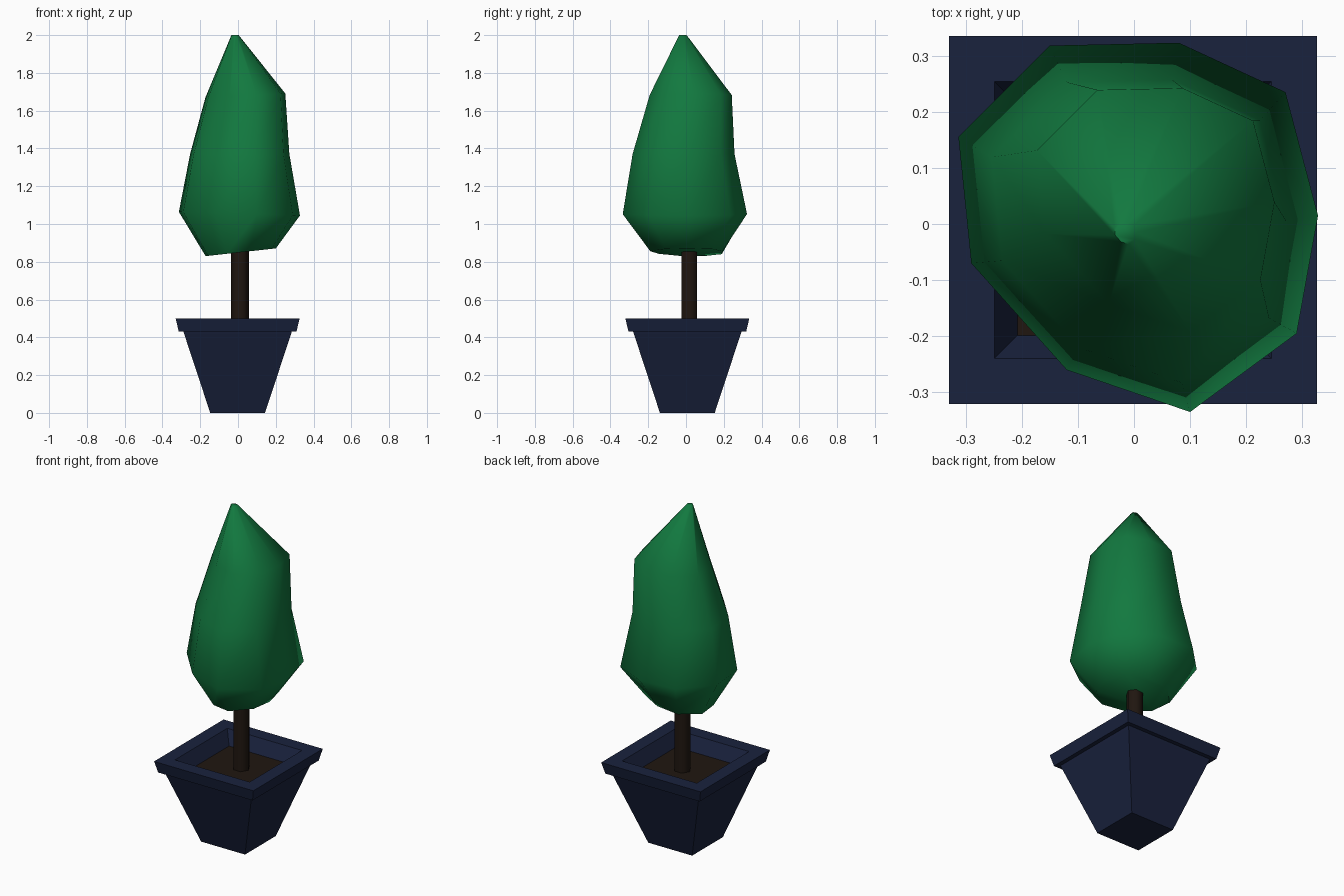
import bpy, bmesh
from math import sin, cos, pi, radians

if "Cube" in bpy.data.objects:
    bpy.data.objects.remove(bpy.data.objects["Cube"])


def material(name, rgb):
    m = bpy.data.materials.new(name)
    m.diffuse_color = (*rgb, 1)
    m.use_nodes = True
    m.node_tree.nodes["Principled BSDF"].inputs["Base Color"].default_value = m.diffuse_color
    return m


def loft(name, rings, mat, cap_start=True, cap_end=True, smooth=None):
    """Skin a stack of equal-sized rings of points."""
    bm = bmesh.new()
    loops = [[bm.verts.new(p) for p in ring] for ring in rings]
    n = len(loops[0])
    for a, b in zip(loops, loops[1:]):
        for i in range(n):
            j = (i + 1) % n
            bm.faces.new((a[i], a[j], b[j], b[i]))
    if cap_start:
        bm.faces.new(loops[0][::-1])
    if cap_end:
        bm.faces.new(loops[-1])
    bmesh.ops.recalc_face_normals(bm, faces=bm.faces)
    me = bpy.data.meshes.new(name)
    bm.to_mesh(me)
    bm.free()
    ob = bpy.data.objects.new(name, me)
    bpy.context.collection.objects.link(ob)
    me.materials.append(mat)
    if smooth:
        bpy.ops.object.select_all(action='DESELECT')
        ob.select_set(True)
        bpy.context.view_layer.objects.active = ob
        bpy.ops.object.shade_smooth_by_angle(angle=radians(smooth))
    return ob


def square(h, z, cx=-0.002, cy=0.007):
    return [(cx + sx * h, cy + sy * h, z) for sx, sy in ((-1, -1), (1, -1), (1, 1), (-1, 1))]


def hexagon(r, z, cx=0.01, cy=0.018):
    return [(cx + r * cos(i * pi / 3), cy + r * sin(i * pi / 3), z) for i in range(6)]


navy = material("pot_blue", (0.010, 0.016, 0.048))
brown = material("bark_brown", (0.014, 0.008, 0.005))
green = material("leaf_green", (0.006, 0.19, 0.05))

# Square tapered pot with a rim and hollow top
profile = [(0.145, 0), (0.283, 0.418), (0.287, 0.432), (0.312, 0.432),
           (0.328, 0.5), (0.247, 0.5), (0.203, 0.415)]
loft("pot", [square(h, z) for h, z in profile], navy)

# Soil surface inside the pot
loft("soil", [square(0.2, 0.416), square(0.206, 0.421)], brown)

# Six-sided trunk
loft("trunk", [hexagon(0.047, 0.42), hexagon(0.047, 0.95)], brown, smooth=70)

# Irregular nine-sided foliage: one outline scaled and shifted up the height
outline = [(0.10, -0.335), (0.29, -0.195), (0.328, 0.015), (0.27, 0.235), (0.08, 0.323),
           (-0.15, 0.318), (-0.313, 0.155), (-0.29, -0.07), (-0.12, -0.26)]
# scale, x shift, y shift, height, tilt along x
levels = [(0.58, 0.01, 0.005, 0.85, 0.11), (1, 0, 0, 1.055, -0.03), (0.82, 0.003, -0.008, 1.37, 0),
          (0.66, 0.034, 0.029, 1.68, 0.05), (0.06, -0.016, -0.016, 2.0, 0)]
loft("foliage", [[(x * s + dx, y * s + dy, z + t * x * s) for x, y in outline]
                 for s, dx, dy, z, t in levels], green, smooth=60)
